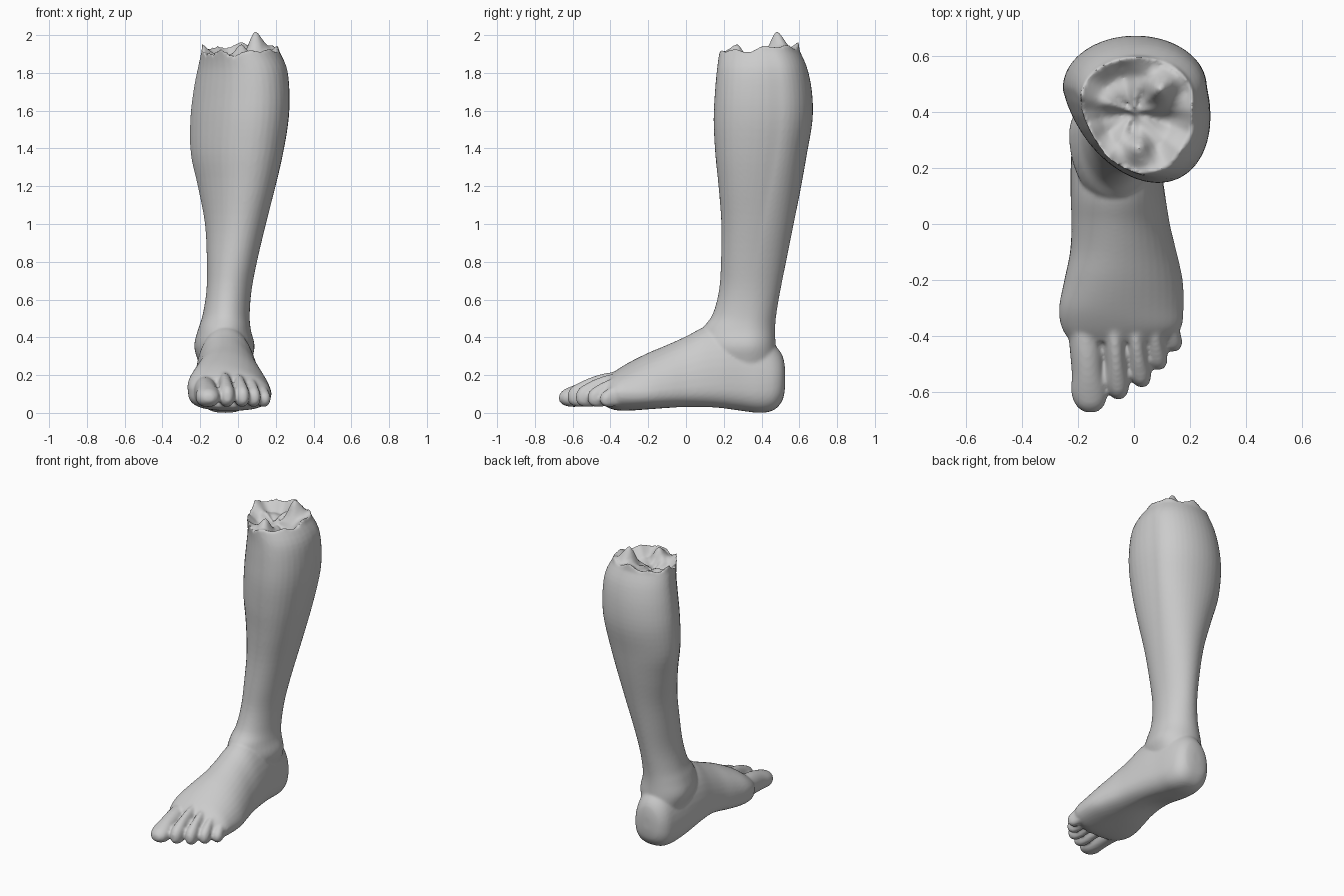
import bpy, bmesh, math
from math import sin, cos, pi, exp, copysign
from mathutils import Vector

N = 40  # points per cross-section
bm = bmesh.new()


def spread(rows, steps=4):
    """Smoothly interpolate a table of sections (Catmull-Rom)."""
    out = []
    for i in range(len(rows) - 1):
        p = [rows[max(0, min(len(rows) - 1, i + k))] for k in (-1, 0, 1, 2)]
        for s in range(steps):
            t = s / steps
            out.append([0.5 * (2 * b + (c - a) * t + (2 * a - 5 * b + 4 * c - d) * t * t
                               + (3 * b - a - 3 * c + d) * t ** 3) for a, b, c, d in zip(*p)])
    return out + [list(rows[-1])]


def egg(u0, u1, v0, v1, vm, skew, square=1.0):
    """Egg outline: widest at vm, with the v1 end shifted sideways by skew."""
    pts = []
    for i in range(N):
        c, s = cos(2 * pi * i / N), sin(2 * pi * i / N)
        if s < 0:
            c, s = copysign(abs(c) ** square, c), -abs(s) ** square
        u = (u0 + u1) / 2 + (u1 - u0) / 2 * c + skew * max(0, s)
        pts.append((u, vm + s * ((v1 - vm) if s > 0 else (vm - v0))))
    return pts


def loft(rings):
    """Skin a list of rings into a closed solid."""
    vs = [[bm.verts.new(p) for p in r] for r in rings]
    faces = []
    for a, b in zip(vs, vs[1:]):
        for i in range(N):
            j = (i + 1) % N
            faces.append(bm.faces.new((a[i], a[j], b[j], b[i])))
    faces += [bm.faces.new(vs[0][::-1]), bm.faces.new(vs[-1])]
    bmesh.ops.recalc_face_normals(bm, faces=faces)


# shin and calf: z, x0, x1, y back, y front, y widest, front skew
LEG = [
    (0.15, -0.19, 0.05, 0.46, 0.15, 0.32, 0),
    (0.25, -0.205, 0.065, 0.48, 0.10, 0.32, 0),
    (0.35, -0.232, 0.088, 0.475, 0.07, 0.32, 0),
    (0.44, -0.212, 0.068, 0.472, 0.085, 0.32, 0),
    (0.52, -0.187, 0.062, 0.478, 0.14, 0.33, 0),
    (0.65, -0.167, 0.072, 0.50, 0.175, 0.34, 0),
    (0.80, -0.165, 0.10, 0.53, 0.185, 0.36, 0.01),
    (1.00, -0.175, 0.145, 0.57, 0.187, 0.40, 0.03),
    (1.20, -0.213, 0.19, 0.61, 0.172, 0.44, 0.06),
    (1.37, -0.25, 0.225, 0.64, 0.155, 0.47, 0.08),
    (1.55, -0.253, 0.254, 0.67, 0.146, 0.49, 0.085),
    (1.70, -0.237, 0.26, 0.667, 0.153, 0.49, 0.08),
    (1.83, -0.212, 0.25, 0.64, 0.165, 0.48, 0.06),
    (1.93, -0.19, 0.21, 0.595, 0.18, 0.45, 0.02),
]
leg = [[(x, y, r[0]) for x, y in egg(*r[1:])] for r in spread(LEG)]


# torn top: wavy rim, sunken flesh and two bone ends
def torn(x, y, f):
    a = math.atan2(y - 0.4, x)
    rim = 1.93 + 0.018 * sin(a + 0.3) + 0.012 * sin(5 * a) + 0.008 * sin(9 * a + 1)
    z = rim - 0.07 * min(1, (1 - f) / 0.35) + 0.008 * sin(40 * x) * sin(37 * y)
    for bx, by, h, w in ((0.01, 0.27, 0.125, 0.05), (0.09, 0.485, 0.145, 0.055),
                         (-0.1, 0.46, 0.035, 0.05)):
        z += h * f ** 0 * exp(-((x - bx) ** 2 + (y - by) ** 2) / w ** 2) * (1 if f < 0.9 else 0.4)
    return z


rim = leg.pop()
for f in (1, 0.94, 0.86, 0.76, 0.66, 0.56, 0.46, 0.36, 0.26, 0.16, 0.06):
    ring = [(x * f, 0.4 + (y - 0.4) * f) for x, y, z in rim]
    leg.append([(x, y, torn(x, y, f)) for x, y in ring])
loft(leg)

# foot: y, x0, x1, z bottom, z top, z widest, top skew
FOOT = [
    (0.525, -0.10, -0.04, 0.14, 0.23, 0.18, 0),
    (0.512, -0.155, 0.015, 0.07, 0.30, 0.17, 0),
    (0.47, -0.193, 0.052, 0.018, 0.36, 0.16, 0),
    (0.40, -0.208, 0.07, 0.0, 0.42, 0.15, 0),
    (0.30, -0.22, 0.082, 0.008, 0.45, 0.15, 0),
    (0.20, -0.226, 0.097, 0.018, 0.46, 0.15, 0),
    (0.10, -0.226, 0.112, 0.025, 0.455, 0.14, -0.01),
    (0.00, -0.222, 0.128, 0.027, 0.405, 0.13, -0.02),
    (-0.10, -0.226, 0.152, 0.024, 0.36, 0.12, -0.03),
    (-0.20, -0.245, 0.174, 0.018, 0.318, 0.11, -0.04),
    (-0.30, -0.264, 0.177, 0.012, 0.268, 0.11, -0.04),
    (-0.37, -0.256, 0.168, 0.014, 0.225, 0.11, -0.03),
    (-0.42, -0.225, 0.12, 0.03, 0.185, 0.11, -0.02),
]


def arch(x, y, z):
    lift = 0.05 * exp(-((y - 0.05) / 0.16) ** 2) * min(1, max(0, (0.02 - x) / 0.15))
    return (x, y, z + lift * max(0, 1 - z / 0.13))


loft([[arch(x, r[0], z) for x, z in egg(*r[1:], square=0.75)] for r in spread(FOOT)])

# toes: root x, root y, tip x, tip y, half width, root top
TOES = [
    (-0.178, -0.33, -0.155, -0.672, 0.062, 0.20),
    (-0.075, -0.33, -0.055, -0.625, 0.041, 0.225),
    (-0.005, -0.33, 0.028, -0.582, 0.038, 0.215),
    (0.060, -0.30, 0.088, -0.520, 0.036, 0.20),
    (0.115, -0.27, 0.140, -0.455, 0.036, 0.175),
]
# fraction along toe, width factor, bottom z, top as share of root top
SHAPE = [(0, 1, 0.04, 1), (0.35, 0.95, 0.04, 0.93), (0.6, 0.93, 0.035, 0.83),
         (0.8, 1.03, 0.032, 0.71), (0.93, 0.8, 0.042, 0.61), (1, 0.35, 0.062, 0.48)]
for x0, y0, x1, y1, w, top in TOES:
    rings = []
    for t, k, zb, zt in spread(SHAPE):
        cx, y = x0 + (x1 - x0) * t, y0 + (y1 - y0) * t
        zt = max(zt * top, zb + 0.02)
        rings.append([(x, y, z) for x, z in
                      egg(cx - w * k, cx + w * k, zb, zt, (zb + zt) / 2, 0, 0.85)])
    loft(rings)

# fuse everything into one smooth skin
me = bpy.data.meshes.new("lower_leg")
bm.to_mesh(me)
bm.free()
ob = bpy.data.objects.new("lower_leg", me)
bpy.context.collection.objects.link(ob)
rm = ob.modifiers.new("fuse", 'REMESH')
rm.mode = 'VOXEL'
rm.voxel_size = 0.009
rm.use_smooth_shade = True
sm = ob.modifiers.new("soften", 'SMOOTH')
sm.factor = 0.5
sm.iterations = 5
